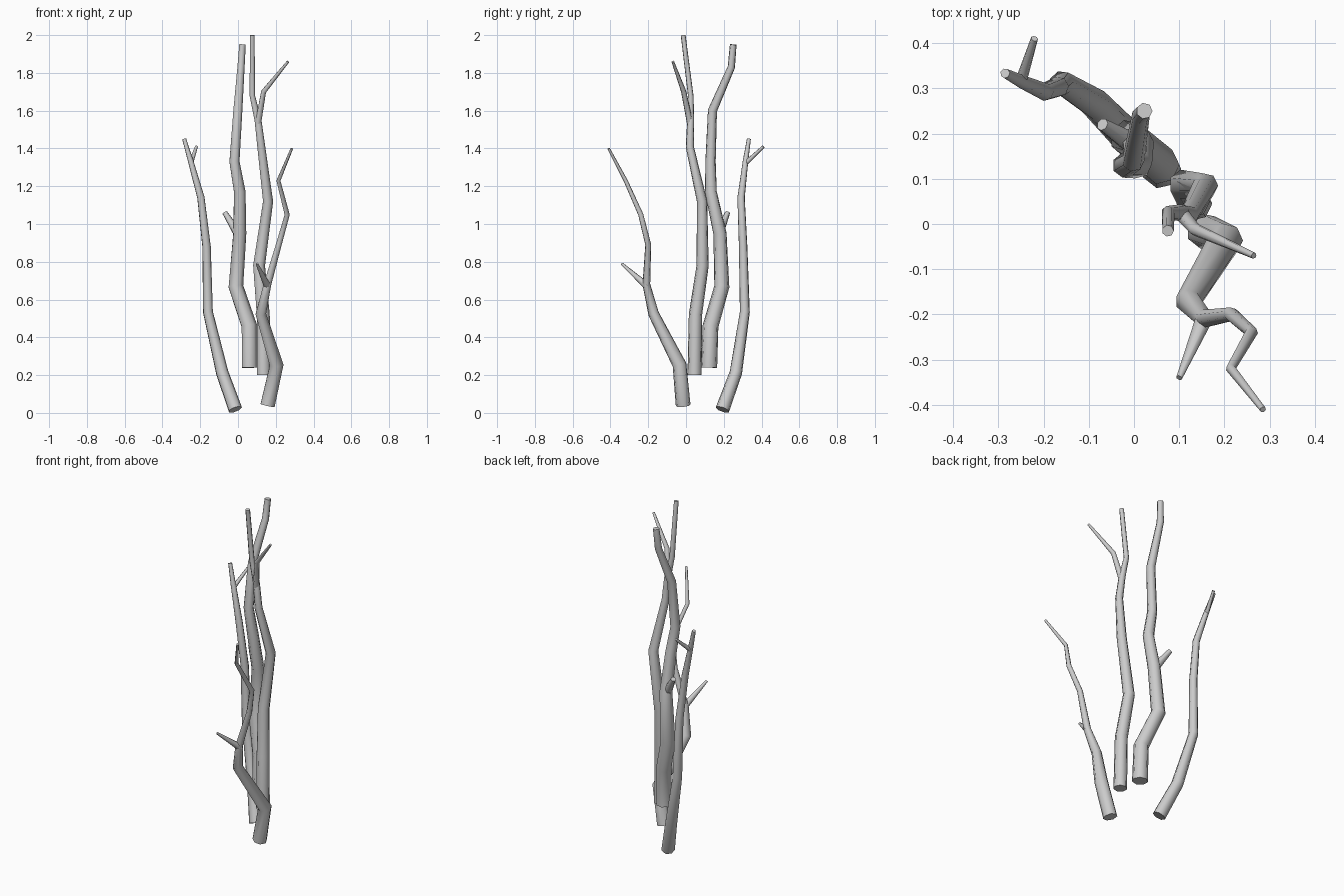
import bpy, bmesh, math
from mathutils import Vector

SIDES = 7


def branch(name, pts):
    """Tapered faceted tube through (x, y, z, radius) points, mitred at the bends."""
    P = [Vector(p[:3]) for p in pts]
    dirs = [(b - a).normalized() for a, b in zip(P, P[1:])]
    bm = bmesh.new()
    rings = []
    u = Vector((1, 0, 0))
    for i, p in enumerate(P):
        d_in, d_out = dirs[max(i - 1, 0)], dirs[min(i, len(dirs) - 1)]
        t = (d_in + d_out).normalized()
        u = (u - t * u.dot(t)).normalized()
        v = t.cross(u)
        r = pts[i][3]
        rings.append([bm.verts.new(p + r * (u * math.cos(a) + v * math.sin(a)))
                      for a in (2 * math.pi * k / SIDES for k in range(SIDES))])
    for a, b in zip(rings, rings[1:]):
        for k in range(SIDES):
            n = (k + 1) % SIDES
            bm.faces.new((a[k], a[n], b[n], b[k]))
    bm.faces.new(rings[0][::-1])
    bm.faces.new(rings[-1])
    me = bpy.data.meshes.new(name)
    bm.to_mesh(me)
    bm.free()
    ob = bpy.data.objects.new(name, me)
    bpy.context.collection.objects.link(ob)
    bpy.ops.object.select_all(action='DESELECT')
    ob.select_set(True)
    bpy.context.view_layer.objects.active = ob
    bpy.ops.object.shade_smooth_by_angle(angle=math.radians(55))
    return ob


# Short outer branch at the back left, with its twig
branch("back_branch", [
    (-.015, .193, .018, .038), (-.085, .265, .215, .034), (-.16, .312, .535, .027),
    (-.167, .303, .88, .023), (-.197, .292, 1.14, .020), (-.25, .315, 1.33, .015),
    (-.285, .333, 1.45, .011)])
branch("back_twig", [(-.25, .315, 1.32, .013), (-.22, .41, 1.41, .008)])

# Tall branch left of centre, with a stubby twig
branch("tall_left_branch", [
    (.06, .122, .24, .044), (.058, .13, .46, .043), (-.013, .19, .67, .041),
    (.008, .18, .95, .036), (.008, .132, 1.17, .032), (-.02, .13, 1.33, .028),
    (-.002, .14, 1.60, .025), (.015, .24, 1.83, .020), (.023, .25, 1.95, .018)])
branch("tall_left_twig", [(0, .175, .95, .025), (-.07, .22, 1.06, .014)])

# Tallest branch right of centre, forking near the top
branch("tall_right_branch", [
    (.135, .045, .20, .038), (.132, .050, .52, .036), (.11, .088, .78, .033),
    (.158, .085, 1.12, .028), (.122, .02, 1.41, .022), (.105, .025, 1.55, .019),
    (.075, .025, 1.68, .015), (.075, -.015, 2.0, .013)])
branch("tall_right_fork", [
    (.105, .022, 1.53, .017), (.135, -.012, 1.70, .014), (.265, -.07, 1.86, .007)])

# Crooked outer branch at the front right, with its twig
branch("front_branch", [
    (.155, -.015, .04, .040), (.203, -.035, .255, .038), (.12, -.172, .525, .029),
    (.155, -.21, .68, .021), (.215, -.20, .89, .016), (.26, -.24, 1.05, .014),
    (.214, -.32, 1.23, .011), (.285, -.41, 1.40, .007)])
branch("front_twig", [(.157, -.205, .67, .020), (.10, -.34, .79, .007)])
